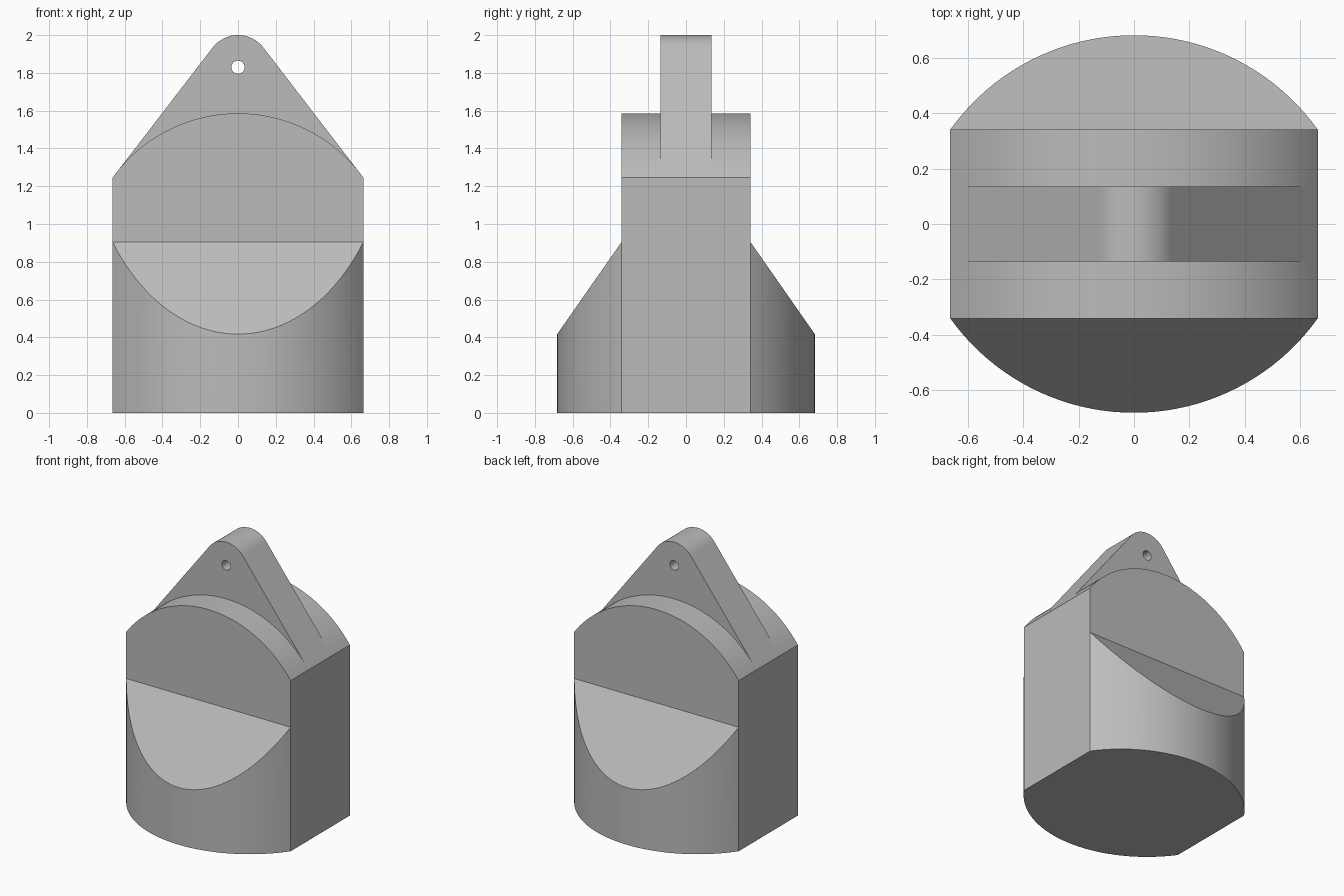
import bpy
import bmesh
from math import sin, cos, asin, acos, atan2, hypot, pi, radians
from mathutils import Matrix

default = bpy.data.objects.get("Cube")
if default:
    bpy.data.objects.remove(default, do_unlink=True)

HALF_W, HALF_D, RISE = 0.664, 0.341, 0.341
SHOULDER, SLOPE_TOP, SLOPE_LOW = 1.245, 0.905, 0.417
EYE_Z, EYE_R, HOLE_R, TAB_HALF = 1.83, 0.17, 0.035, 0.136
STEPS = 40

grey = bpy.data.materials.new("plain grey")
grey.use_nodes = True
colour = (0.5, 0.5, 0.5, 1)
grey.diffuse_color = colour
grey.node_tree.nodes["Principled BSDF"].inputs["Base Color"].default_value = colour


def make_object(name, bm):
    bmesh.ops.remove_doubles(bm, verts=bm.verts, dist=1e-5)
    bmesh.ops.recalc_face_normals(bm, faces=bm.faces)
    mesh = bpy.data.meshes.new(name)
    bm.to_mesh(mesh)
    bm.free()
    mesh.materials.append(grey)
    obj = bpy.data.objects.new(name, mesh)
    bpy.context.collection.objects.link(obj)
    return obj


def face(bm, points):
    bm.faces.new([bm.verts.new(p) for p in points])


def shallow_arc():
    """Arc spanning the full width, rising by RISE in the middle."""
    radius = (HALF_W ** 2 + RISE ** 2) / (2 * RISE)
    half = asin(HALF_W / radius)
    angles = [half * (2 * i / STEPS - 1) for i in range(STEPS + 1)]
    return [(radius * sin(a), radius * cos(a) - radius + RISE) for a in angles]


def combine(target, other, operation):
    mod = target.modifiers.new("combine", "BOOLEAN")
    mod.operation, mod.object, mod.solver = operation, other, "EXACT"
    bpy.context.view_layer.objects.active = target
    bpy.ops.object.modifier_apply(modifier=mod.name)
    bpy.data.objects.remove(other, do_unlink=True)


# Body: flat-sided core with an arched top and two sloped, bowed aprons
arc = shallow_arc()
pairs = list(zip(arc, arc[1:]))
bm = bmesh.new()


def slope_z(h):
    return SLOPE_TOP + (SLOPE_LOW - SLOPE_TOP) * h / RISE


for s in (-1, 1):
    for (x0, h0), (x1, h1) in pairs:
        y0, y1 = s * (HALF_D + h0), s * (HALF_D + h1)
        face(bm, [(x0, y0, 0), (x1, y1, 0), (x1, y1, slope_z(h1)), (x0, y0, slope_z(h0))])
    face(bm, [(x, s * (HALF_D + h), slope_z(h)) for x, h in arc])
    face(bm, [(x, s * HALF_D, SHOULDER + h) for x, h in arc]
         + [(HALF_W, s * HALF_D, SLOPE_TOP), (-HALF_W, s * HALF_D, SLOPE_TOP)])
    rim = [(HALF_D, z) for z in (0, SLOPE_TOP, SHOULDER)]
    face(bm, [(s * HALF_W, y, z) for y, z in rim]
         + [(s * HALF_W, -y, z) for y, z in reversed(rim)])
for (x0, h0), (x1, h1) in pairs:
    face(bm, [(x0, -HALF_D, SHOULDER + h0), (x1, -HALF_D, SHOULDER + h1),
              (x1, HALF_D, SHOULDER + h1), (x0, HALF_D, SHOULDER + h0)])
face(bm, [(x, HALF_D + h, 0) for x, h in arc]
     + [(x, -HALF_D - h, 0) for x, h in reversed(arc)])
body = make_object("weight_body", bm)

# Hanging tab: sides run tangent from the round eye down to the shoulders
drop = SHOULDER - EYE_Z
start = atan2(drop, HALF_W) + acos(EYE_R / hypot(drop, HALF_W))
profile = []
for i in range(25):
    a = start + (pi - 2 * start) * i / 24
    profile.append((EYE_R * cos(a), EYE_Z + EYE_R * sin(a)))
tx, tz = profile[0]
foot_x, foot_z = tx + (HALF_W - tx) * 0.96, tz + (SHOULDER - tz) * 0.96
profile += [(-foot_x, foot_z), (-0.5, 1.1), (0.5, 1.1), (foot_x, foot_z)]
bm = bmesh.new()
base = bm.faces.new([bm.verts.new((x, -TAB_HALF, z)) for x, z in profile])
grown = bmesh.ops.extrude_face_region(bm, geom=[base], use_keep_orig=True)
bmesh.ops.translate(bm, vec=(0, 2 * TAB_HALF, 0),
                    verts=[g for g in grown["geom"] if isinstance(g, bmesh.types.BMVert)])
tab = make_object("hanging_tab", bm)

# Hole through the tab
bm = bmesh.new()
bmesh.ops.create_cone(bm, cap_ends=True, segments=24, radius1=HOLE_R, radius2=HOLE_R,
                      depth=1, matrix=Matrix.Translation((0, 0, EYE_Z))
                      @ Matrix.Rotation(pi / 2, 4, "X"))
hole = make_object("hole_cutter", bm)
combine(tab, hole, "DIFFERENCE")
combine(body, tab, "UNION")

bpy.ops.object.select_all(action="DESELECT")
body.select_set(True)
bpy.context.view_layer.objects.active = body
bpy.ops.object.shade_smooth_by_angle(angle=radians(25))
